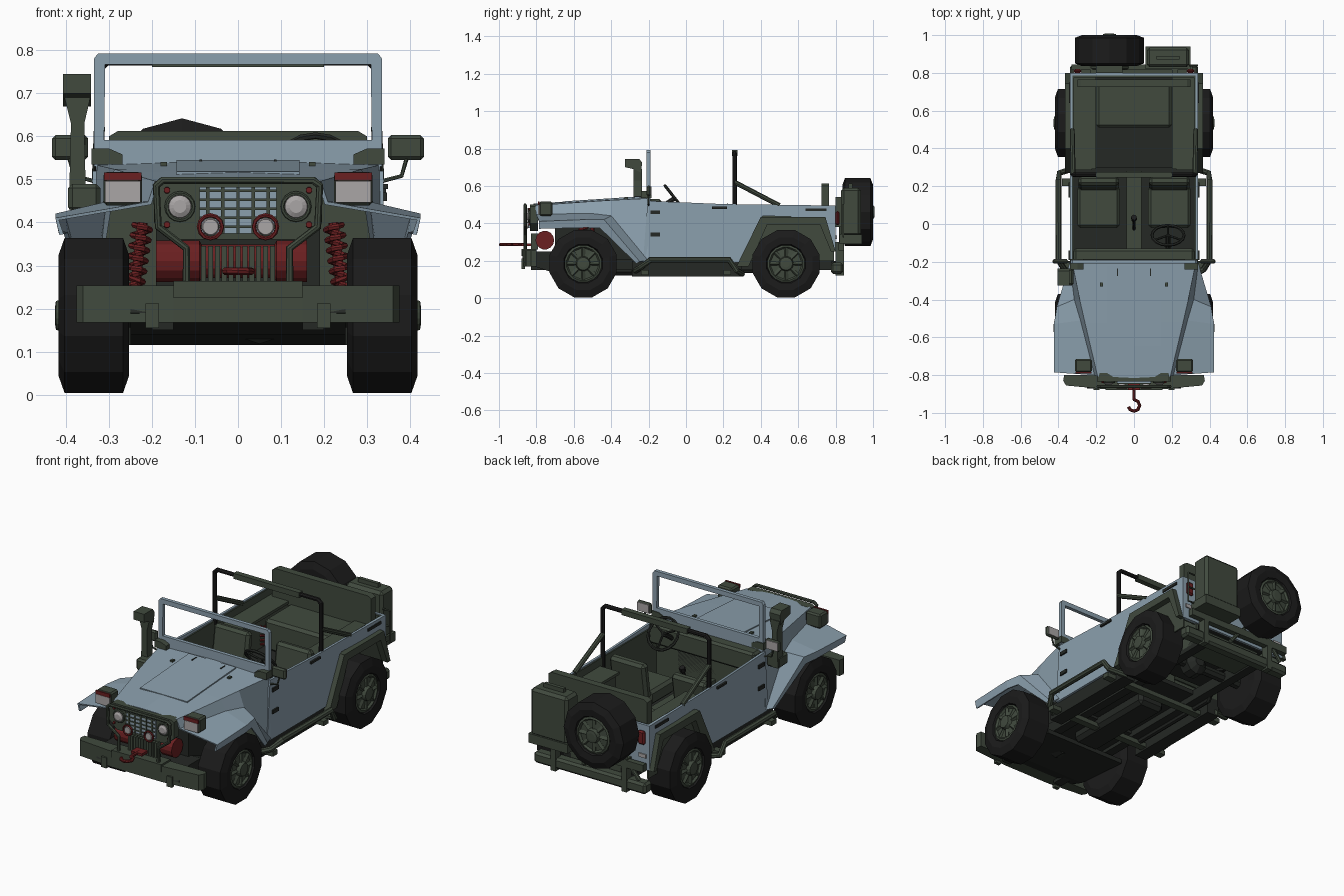
import bpy, bmesh, math
from mathutils import Vector, Matrix

if "Cube" in bpy.data.objects:
    bpy.data.objects.remove(bpy.data.objects["Cube"])

def material(name, col):
    m = bpy.data.materials.new(name)
    m.diffuse_color = (*col, 1)
    m.use_nodes = True
    m.node_tree.nodes["Principled BSDF"].inputs["Base Color"].default_value = m.diffuse_color
    return m

BLUE = material("pale blue paint", (0.26, 0.35, 0.42))
GREEN = material("dark olive green", (0.052, 0.068, 0.048))
RED = material("dark red", (0.145, 0.014, 0.015))
BLACK = material("tyre black", (0.011, 0.011, 0.011))
DARK = material("dark chassis", (0.018, 0.021, 0.018))
GREY = material("lamp grey", (0.40, 0.38, 0.38))

# ---------- helpers: all meshes are made in world coordinates ----------
def finish(name, bm, mat, mirror=False, solid=0, bevel=0):
    bmesh.ops.recalc_face_normals(bm, faces=bm.faces)
    me = bpy.data.meshes.new(name)
    bm.to_mesh(me)
    bm.free()
    me.materials.append(mat)
    ob = bpy.data.objects.new(name, me)
    bpy.context.collection.objects.link(ob)
    if mirror:
        ob.modifiers.new("mirror", 'MIRROR')
    if solid:
        s = ob.modifiers.new("solid", 'SOLIDIFY')
        s.thickness, s.offset = solid, 0
    if bevel:
        b = ob.modifiers.new("bevel", 'BEVEL')
        b.width, b.segments = bevel, 1
    return ob

def box(name, mat, x0, x1, y0, y1, z0, z1, mirror=False, bevel=0, rot=0):
    bm = bmesh.new()
    c = Vector(((x0 + x1) / 2, (y0 + y1) / 2, (z0 + z1) / 2))
    m = Matrix.Translation(c) @ Matrix.Rotation(rot, 4, 'X') @ Matrix.Diagonal((x1 - x0, y1 - y0, z1 - z0, 1))
    bmesh.ops.create_cube(bm, size=1, matrix=m)
    return finish(name, bm, mat, mirror, bevel=bevel)

def prism(name, mat, pts, a, b, axis='X', mirror=False):
    """Polygon extruded along x (pts are y,z), y (pts are x,z) or z (pts are x,y)."""
    bm = bmesh.new()
    put = {'X': lambda p, t: (t, p[0], p[1]), 'Y': lambda p, t: (p[0], t, p[1]), 'Z': lambda p, t: (p[0], p[1], t)}[axis]
    f = [bm.verts.new(put(p, a)) for p in pts]
    g = [bm.verts.new(put(p, b)) for p in pts]
    bm.faces.new(f)
    bm.faces.new(g[::-1])
    for i in range(len(pts)):
        j = (i + 1) % len(pts)
        bm.faces.new((f[i], f[j], g[j], g[i]))
    return finish(name, bm, mat, mirror)

def lathe(name, mat, prof, centre, axis, n=12, mirror=False, turn=0.5):
    """Spin (offset along axis, radius) points around an axis through centre."""
    bm = bmesh.new()
    q = Vector((0, 0, 1)).rotation_difference(Vector(axis))
    rings = []
    for h, r in prof:
        rings.append([bm.verts.new(Vector(centre) + q @ Vector((r * math.cos(2 * math.pi * (i + turn) / n),
                      r * math.sin(2 * math.pi * (i + turn) / n), h))) for i in range(n)])
    for a, b in zip(rings, rings[1:]):
        for i in range(n):
            bm.faces.new((a[i], a[(i + 1) % n], b[(i + 1) % n], b[i]))
    bm.faces.new(rings[0])
    bm.faces.new(rings[-1])
    return finish(name, bm, mat, mirror)

def tube(name, mat, pts, r=0.01, n=8, mirror=False, closed=False):
    bm = bmesh.new()
    P = [Vector(p) for p in pts]
    k, rings = len(P), []
    for i, p in enumerate(P):
        a = P[(i - 1) % k] if closed or i else p
        b = P[(i + 1) % k] if closed or i < k - 1 else p
        t = ((p - a).normalized() + (b - p).normalized()).normalized()
        ref = Vector((0.13, 0.21, 0.97)) if abs(t.z) < 0.85 else Vector((0.2, 0.97, 0.1))
        u = t.cross(ref).normalized()
        v = t.cross(u)
        ring = [u * math.cos(2 * math.pi * j / n) * r + v * math.sin(2 * math.pi * j / n) * r for j in range(n)]
        if rings:  # line the ring up with the one before
            s = min(range(n), key=lambda s: (ring[s] - last).length)
            ring = ring[s:] + ring[:s]
            if (ring[n // 4] - lastq).length > (ring[-(n // 4)] - lastq).length:
                ring = [ring[0]] + ring[:0:-1]
        last, lastq = ring[0], ring[n // 4]
        rings.append([bm.verts.new(p + o) for o in ring])
    for a, b in zip(rings, rings[1:] + ([rings[0]] if closed else [])):
        for i in range(n):
            bm.faces.new((a[i], a[(i + 1) % n], b[(i + 1) % n], b[i]))
    if not closed:
        bm.faces.new(rings[0])
        bm.faces.new(rings[-1])
    return finish(name, bm, mat, mirror)

def circle(c, u, v, r, n):
    c, u, v = Vector(c), Vector(u), Vector(v)
    return [c + u * r * math.cos(2 * math.pi * i / n) + v * r * math.sin(2 * math.pi * i / n) for i in range(n)]

# ---------- wheels, springs, axles ----------
def wheel(name, c, axis, mirror, turn=.5, r=.186):
    lathe(name + "_tyre", BLACK, [(-.08, .09), (-.082, .145), (-.068, r), (.068, r), (.082, .145), (.078, .107), (.062, .1)], c, axis, 12, mirror, turn)
    lathe(name + "_rim", GREEN, [(-.05, .1), (.07, .1), (.074, .09), (.064, .082), (.068, .04), (.088, .034), (.09, .02)], c, axis, 16, mirror)
    q = Vector((0, 0, 1)).rotation_difference(Vector(axis))
    for i in range(8):
        d = q @ Vector((math.cos(i * math.pi / 4), math.sin(i * math.pi / 4), 0))
        o = Vector(c) + Vector(axis) * .064
        tube(name + "_spoke", GREEN, [o + d * .03, o + d * .086], .012, 4, mirror)

for nm, y in (("front", -.55), ("rear", .535)):
    wheel(nm + "_wheel", (.335, y, .184), (1, 0, 0), True)
    tube(nm + "_axle", DARK, [(-.3, y, .183), (.3, y, .183)], .028)
    lathe(nm + "_differential", DARK, [(-.06, .03), (-.03, .065), (.03, .065), (.06, .03)], (.05, y, .183), (0, 1, 0), 10)
    tube(nm + "_spring", RED, [(.222 + .02 * (1 - i / 36) + .02 * math.cos(i * 1.047), y + .023 * math.sin(i * 1.047), .25 + .145 * i / 36) for i in range(37)], .007, 6, True)
    tube(nm + "_shock", RED, [(.24, y + .05, .24), (.222, y + .05, .40)], .012, 8, True)
wheel("spare_wheel", (-.13, .918, .46), (0, 1, 0), False, 0, .182)

# ---------- chassis ----------
box("chassis_rail", DARK, .15, .2, -.83, .78, .15, .21, True)
box("sill", DARK, .25, .325, -.29, .30, .115, .2, True)
box("gearbox", DARK, -.08, .08, -.4, .15, .12, .2, bevel=.02)
for y in (-.22, .22):
    box("cross_member", GREEN, -.38, .38, y - .02, y + .02, .125, .15)
prism("skid_plate", DARK, [(-.87, .19), (-.84, .25), (-.68, .25), (-.4, .14), (-.4, .115), (-.72, .14)], -.25, .25)
box("engine_bay", DARK, -.19, .19, -.7, -.2, .17, .47)
box("fuel_tank", GREEN, -.2, .2, .62, .78, .16, .25, bevel=.015)
tube("exhaust", DARK, [(-.21, -.2, .15), (-.21, .35, .15), (-.16, .5, .25), (-.22, .8, .18)], .017)
tube("side_step", GREEN, [(.3, -.28, .14), (.37, -.24, .165), (.4, -.19, .205), (.4, .23, .205), (.395, .27, .15), (.3, .30, .13)], .016, 8, True)

# ---------- hood and front fenders: stations of half sections ----------
stations = [
    [(0, -.815, .50), (.19, -.805, .492), (.205, -.80, .445), (.42, -.785, .408), (.41, -.785, .372)],
    [(0, -.52, .52), (.257, -.52, .512), (.28, -.51, .450), (.42, -.53, .418), (.412, -.53, .378)],
    [(0, -.40, .527), (.284, -.40, .52), (.312, -.40, .438), (.405, -.44, .418), (.40, -.46, .375)],
    [(0, -.20, .54), (.325, -.20, .53), (.337, -.205, .20), (.348, -.25, .195), (.345, -.265, .185)]]
bm = bmesh.new()
grid = [[bm.verts.new(p) for p in s] for s in stations]
for a, b in zip(grid, grid[1:]):
    for i in range(4):
        bm.faces.new((a[i], a[i + 1], b[i + 1], b[i]))
finish("hood_and_fenders", bm, BLUE, True, solid=.01)
box("hood_panel", BLUE, -.143, .143, -.645, -.22, .519, .532, rot=.064)
box("hood_vent", DARK, .084, .09, -.275, -.235, .536, .546, True)
box("hood_latch", GREEN, .165, .18, -.33, -.31, .525, .54, True)
box("firewall", GREEN, -.32, .32, -.215, -.2, .2, .525)

# ---------- tub ----------
prism("tub_side", BLUE, [(-.23, .19), (.28, .19), (.41, .44), (.73, .43), (.79, .25), (.80, .25), (.80, .495), (.2, .503), (-.205, .52)], .325, .338, mirror=True)
prism("rear_arch_flare", GREEN, [(.27, .17), (.40, .435), (.745, .435), (.80, .25), (.775, .25), (.715, .395), (.435, .395), (.335, .17)], .33, .365, mirror=True)
box("side_lining", GREEN, .318, .326, -.2, .79, .2, .494, True)
box("tailgate", BLUE, -.338, .338, .785, .80, .25, .495)
box("tailgate_lining", GREEN, -.325, .325, .775, .786, .25, .49)
box("front_floor", DARK, -.325, .325, -.21, .3, .185, .21)
box("rear_floor", DARK, -.235, .235, .3, .79, .25, .27)
box("wheel_box_wall", GREEN, .225, .24, .29, .79, .22, .455, True)
box("wheel_box_top", GREEN, .2, .325, .29, .78, .44, .455, True)
box("wheel_box_front", GREEN, .225, .325, .285, .295, .2, .45, True)
box("door_hinge_top", DARK, .335, .346, -.19, -.14, .45, .47, True)
box("door_hinge_low", DARK, .335, .346, -.19, -.14, .33, .35, True)
box("door_handle", DARK, .335, .348, .14, .22, .478, .49, True)
box("side_marker", DARK, .335, .344, .64, .75, .465, .48, True)

# ---------- windshield, roll bar ----------
prism("windshield_post", BLUE, [(.335, .53), (.335, .78), (.325, .793), (.308, .793), (.312, .53)], -.21, -.19, 'Y', True)
box("windshield_top", BLUE, -.325, .325, -.21, -.19, .767, .793)
box("windshield_panel", BLUE, -.33, .33, -.21, -.19, .52, .592)
prism("windshield_bracket", GREEN, [(.34, .535), (.34, .572), (.3, .572), (.268, .558), (.268, .535)], -.24, -.185, 'Y', True)
tube("roll_bar", BLACK, [(-.322, .26, .22), (-.322, .26, .76), (-.305, .26, .776), (.305, .26, .776), (.322, .26, .76), (.322, .26, .22)], .012)
box("roll_bar_pad", GREEN, -.2, .2, .245, .275, .761, .791)
tube("roll_bar_brace", GREEN, [(.322, .26, .62), (.327, .50, .495)], .013, 8, True)

# ---------- interior ----------
box("seat_cushion", GREEN, .075, .3, -.02, .2, .26, .34, True, .015)
box("seat_back", GREEN, .08, .295, .19, .24, .3, .505, True, .015, -.15)
box("centre_tunnel", GREEN, -.04, .04, -.2, .28, .2, .29)
box("rear_seat", GREEN, -.2, .2, .51, .74, .27, .44, bevel=.015)
prism("rear_seat_back", GREEN, [(-.3, .43), (-.3, .6), (-.28, .612), (.28, .612), (.3, .6), (.3, .43)], .725, .765, 'Y')
box("dashboard", GREEN, -.32, .32, -.2, -.13, .42, .53, bevel=.012)
tube("gear_lever", BLACK, [(0, -.03, .28), (0, .03, .42)], .008, 6)
tube("gear_knob", BLACK, [(0, .025, .41), (0, .035, .435)], .016, 6)
u, v = Vector((1, 0, 0)), Vector((0, -.62, .785))
wc = Vector((.18, -.06, .535))
tube("steering_wheel", DARK, circle(wc, u, v, .085, 16), .008, 6, closed=True)
for a in (0, 2.09, 4.19):
    tube("steering_spoke", DARK, [wc, wc + (u * math.sin(a) - v * math.cos(a)) * .085], .006, 6)
tube("steering_column", DARK, [wc, (.18, -.2, .44)], .013)

# ---------- grille and lamps ----------
prism("grille_panel", GREEN, [(-.195, .40), (-.195, .49), (-.18, .50), (.18, .50), (.195, .49), (.195, .40), (.15, .36), (-.15, .36)], -.835, -.79, 'Y')
box("grille_mesh", BLUE, -.09, .09, -.842, -.834, .375, .482)
for i in range(5):
    box("grille_bar", GREEN, -.09, .09, -.846, -.841, .387 + .021 * i, .393 + .021 * i)
for x in (-.07, -.035, 0, .035, .07):
    box("grille_slat", GREEN, x - .004, x + .004, -.847, -.841, .375, .482)
lathe("headlight", GREY, [(0, .028), (.012, .026), (.018, .015)], (.135, -.833, .437), (0, -1, 0), 16, True)
tube("headlight_ring", GREEN, circle((.135, -.838, .437), (1, 0, 0), (0, 0, 1), .031, 16), .005, 6, True, True)
lathe("fog_light", GREY, [(-.03, .012), (0, .021), (.008, .018)], (.064, -.86, .39), (0, -1, 0), 12, True)
tube("fog_light_ring", RED, circle((.064, -.865, .39), (1, 0, 0), (0, 0, 1), .027, 12), .005, 6, True, True)
for z in (.475, .395):
    lathe("grille_bolt", RED, [(0, .008), (.008, .007)], (.165, -.834, z), (0, -1, 0), 8, True)
box("signal_housing", GREEN, .223, .313, -.785, -.715, .44, .517, True, .008)
box("signal_red", RED, .224, .311, -.792, -.784, .497, .516, True)
box("signal_lens", GREY, .226, .309, -.792, -.784, .447, .496, True)
tube("grille_guard", GREEN, [(-.12, -.86, .25), (-.12, -.86, .34), (-.185, -.86, .39), (-.19, -.86, .485), (-.175, -.86, .498),
     (.175, -.86, .498), (.19, -.86, .485), (.185, -.86, .39), (.12, -.86, .34), (.12, -.86, .25)], .009)

# ---------- bumper and winch ----------
prism("front_bumper", GREEN, [(-.375, -.83), (-.36, -.855), (-.15, -.875), (.15, -.875), (.36, -.855), (.375, -.83), (.37, -.80), (-.37, -.80)], .168, .254, 'Z')
box("bumper_plate", GREEN, -.15, .15, -.88, -.80, .225, .264)
box("bumper_tab", GREEN, .183, .215, -.88, -.86, .155, .212, True)
lathe("winch_drum", RED, [(-.19, .035), (-.19, .05), (-.09, .05), (-.085, .04), (.085, .04), (.09, .05), (.16, .05), (.16, .02)], (0, -.755, .31), (1, 0, 0), 14)
for i in range(11):
    x = -.08 + .016 * i
    box("winch_fin", GREEN, x - .006, x + .006, -.83, -.79, .26, .345)
box("fairlead", RED, -.033, .033, -.88, -.83, .278, .292)
tube("winch_hook", RED, [(0, -.86, .287), (0, -.925, .287)] + [(.03 * math.sin(a), -.961 + .03 * math.cos(a), .287) for a in (.1, .8, 1.6, 2.4, 3.14, 3.9, 4.5)], .009)

# ---------- snorkel, mirrors ----------
prism("snorkel_post", GREEN, [(-.393, .43), (-.388, .63), (-.403, .69), (-.343, .69), (-.357, .63), (-.353, .43)], -.28, -.235, 'Y')
prism("snorkel_head", GREEN, [(-.24, .67), (-.235, .725), (-.25, .745), (-.325, .745), (-.325, .70), (-.28, .69)], -.406, -.342)
box("snorkel_base", GREEN, -.395, -.32, -.325, -.235, .425, .49, bevel=.01)
box("mirror_shell", GREEN, .348, .432, -.21, -.188, .545, .603, True, .008)
box("mirror_glass", GREY, .355, .425, -.189, -.184, .551, .597, True)
tube("mirror_arm", GREEN, [(.33, -.2, .495), (.38, -.2, .508), (.392, -.2, .55)], .005, 6, True)

# ---------- rear: bumper, carrier, can, lamps ----------
box("rear_bumper", GREEN, -.34, .34, .775, .84, .13, .19, bevel=.012)
box("carrier_bar", GREEN, -.33, .31, .815, .845, .255, .295)
box("carrier_post", GREEN, .2, .23, .80, .845, .12, .3, True)
tube("carrier_frame", GREEN, [(-.3, .83, .2), (-.13, .83, .40), (.04, .83, .2)], .012)
box("spare_mount", GREEN, -.2, -.06, .80, .86, .38, .54)
box("can_tray", GREEN, .062, .298, .82, .94, .29, .34)
box("fuel_can", GREEN, .068, .292, .83, .935, .33, .59, bevel=.015)
box("can_handle", GREEN, .12, .24, .87, .89, .585, .612)
tube("lamp_cage", GREEN, [(.29, .84, .33), (.335, .84, .33), (.335, .84, .5), (.29, .84, .5)], .005, 6)
tube("lamp_cage_bar", GREEN, [(.29, .84, .415), (.335, .84, .415)], .005, 6)
box("tail_lamp", RED, .278, .319, .80, .82, .39, .465, True, .008)
box("reflector", GREY, .275, .32, .798, .806, .315, .335, True)
